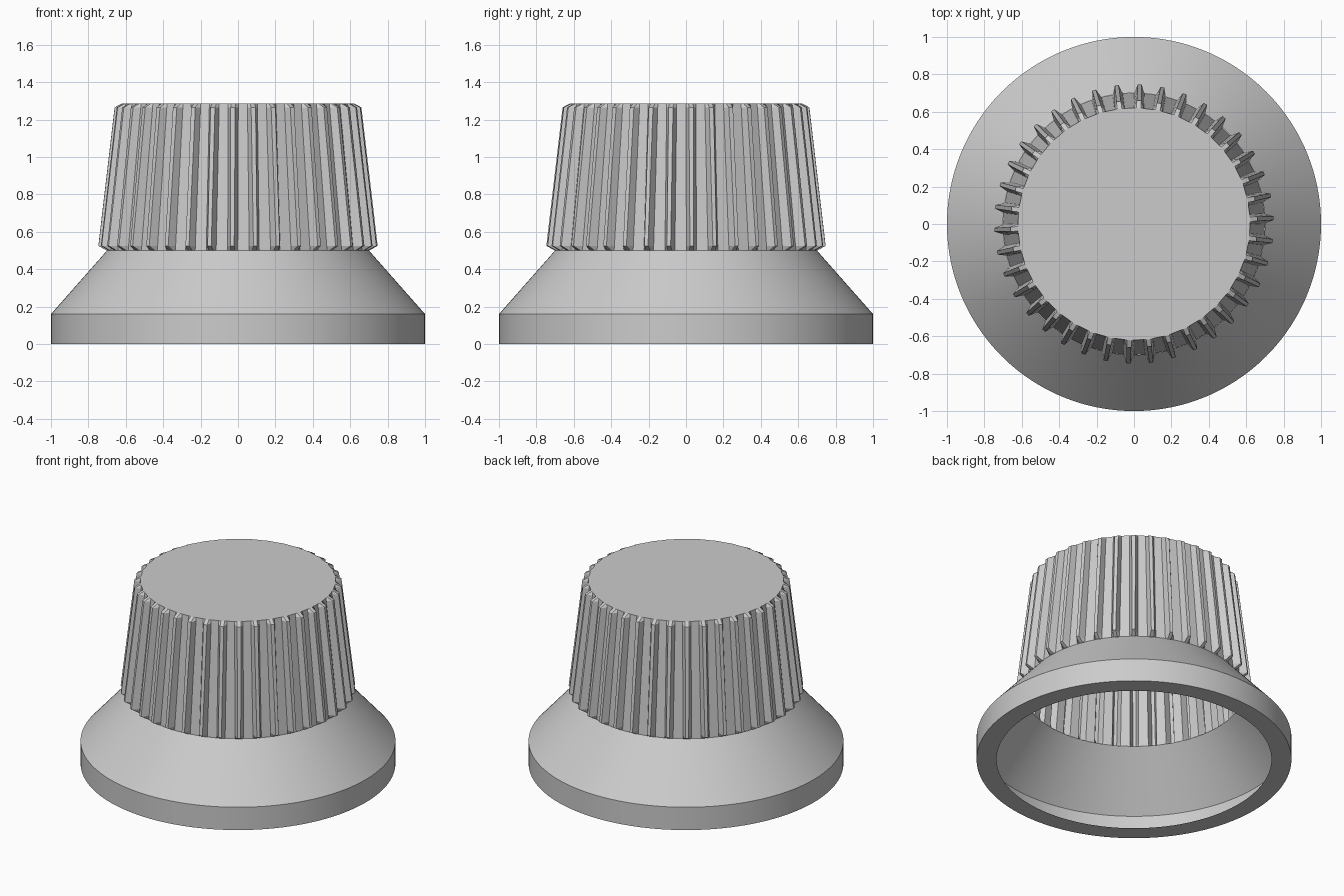
import bpy, bmesh, math

if "Cube" in bpy.data.objects:
    bpy.data.objects.remove(bpy.data.objects["Cube"])

RIBS = 38
PITCH = 2 * math.pi / RIBS
PHASE = math.radians(2.4)


def finish(name, bm, angle=25):
    bm.normal_update()
    mesh = bpy.data.meshes.new(name)
    bm.to_mesh(mesh)
    bm.free()
    ob = bpy.data.objects.new(name, mesh)
    bpy.context.collection.objects.link(ob)
    bpy.ops.object.select_all(action='DESELECT')
    ob.select_set(True)
    bpy.context.view_layer.objects.active = ob
    bpy.ops.object.shade_smooth_by_angle(angle=math.radians(angle))
    return ob


def loft(bm, rings):
    # bridge successive closed rings of (radius, angle, z), bottom to top
    rows = [[bm.verts.new((r * math.cos(a), r * math.sin(a), z)) for r, a, z in ring]
            for ring in rings]
    n = len(rows[0])
    for lo, hi in zip(rows, rows[1:]):
        for i in range(n):
            j = (i + 1) % n
            bm.faces.new((lo[i], lo[j], hi[j], hi[i]))
    return rows


def rib_ring(z, floor_r, tip_r, base_w, tip_w):
    # four points per rib: base, tip, tip, base (half widths along the arc)
    ring = []
    for k in range(RIBS):
        mid = PHASE + k * PITCH
        for r, w in ((floor_r, -base_w), (tip_r, -tip_w), (tip_r, tip_w), (floor_r, base_w)):
            ring.append((r, mid + w / r, z))
    return ring


# hollow flared skirt with a flat foot ring
bm = bmesh.new()
SEG = RIBS * 4
profile = [(0.873, 0), (1.0, 0), (1.0, 0.16), (0.70, 0.50)]
loft(bm, [[(r, 2 * math.pi * i / SEG, z) for i in range(SEG)] for r, z in profile])
finish("skirt", bm)

# ribbed tapering grip with bevelled rib ends and a flat cap
bm = bmesh.new()
rows = loft(bm, [
    rib_ring(0.50, 0.70, 0.703, 0.027, 0.012),
    rib_ring(0.525, 0.698, 0.747, 0.027, 0.010),
    rib_ring(1.265, 0.622, 0.66, 0.027, 0.012),
    rib_ring(1.285, 0.62, 0.622, 0.027, 0.012),
])
bm.faces.new(rows[-1])
finish("ribbed_grip", bm, 10)
